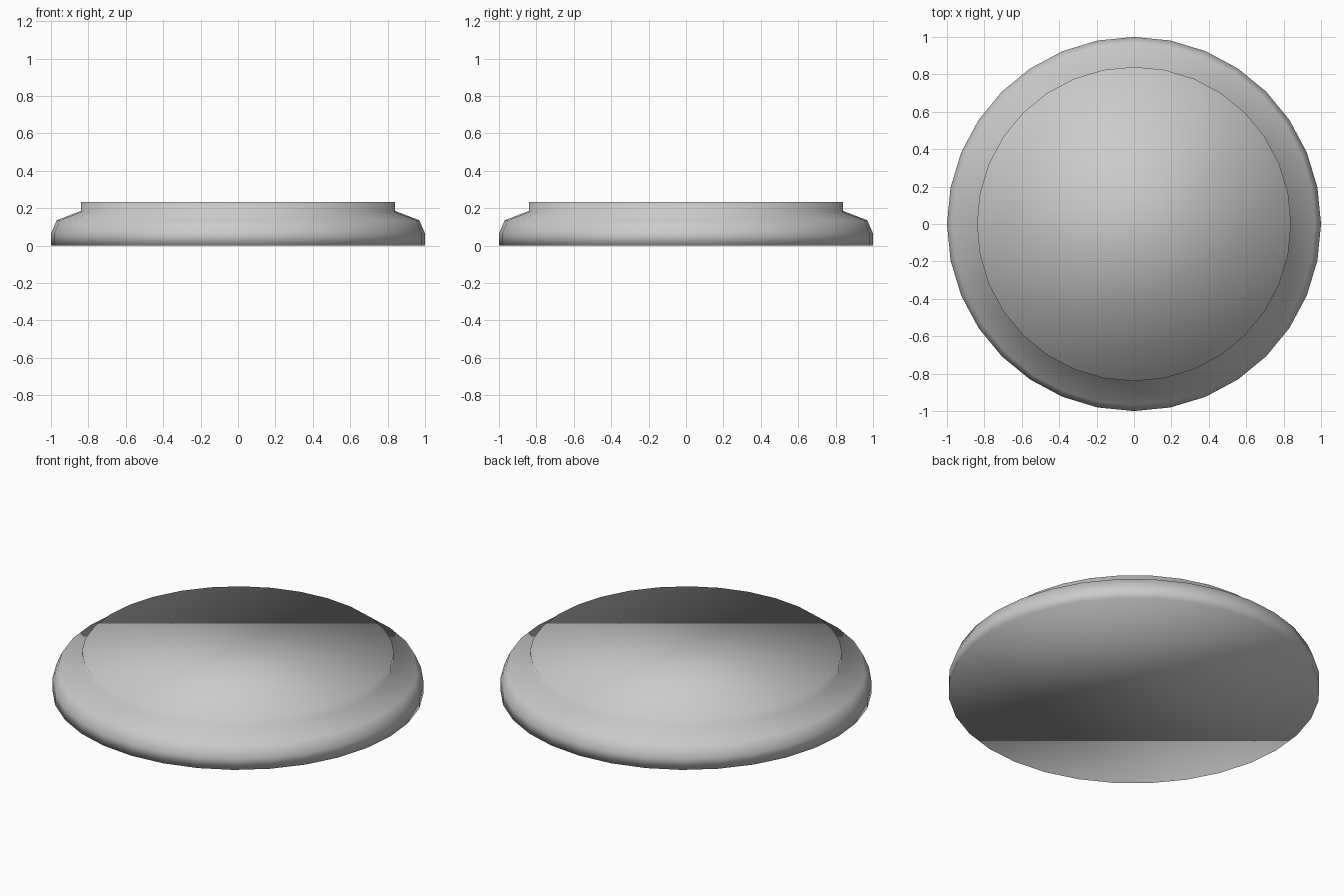
import bpy, bmesh
from math import cos, sin, tau

if "Cube" in bpy.data.objects:
    bpy.data.objects.remove(bpy.data.objects["Cube"])

SIDES = 32
# Profile from base to top: (radius, height)
PROFILE = [(1.0, 0.0), (1.0, 0.065), (0.97, 0.135), (0.84, 0.185), (0.84, 0.233)]

# Stepped round disc, lathed from the profile
bm = bmesh.new()
rings = [[bm.verts.new((r * cos(tau * i / SIDES), r * sin(tau * i / SIDES), z))
          for i in range(SIDES)] for r, z in PROFILE]
for low, high in zip(rings, rings[1:]):
    for i in range(SIDES):
        j = (i + 1) % SIDES
        bm.faces.new((low[i], low[j], high[j], high[i]))

# Flat base and top
bm.faces.new(rings[0][::-1])
bm.faces.new(rings[-1])

# Soft shading throughout
for f in bm.faces:
    f.smooth = True

mesh = bpy.data.meshes.new("round_disc")
bm.to_mesh(mesh)
bm.free()
bpy.context.collection.objects.link(bpy.data.objects.new("round_disc", mesh))
